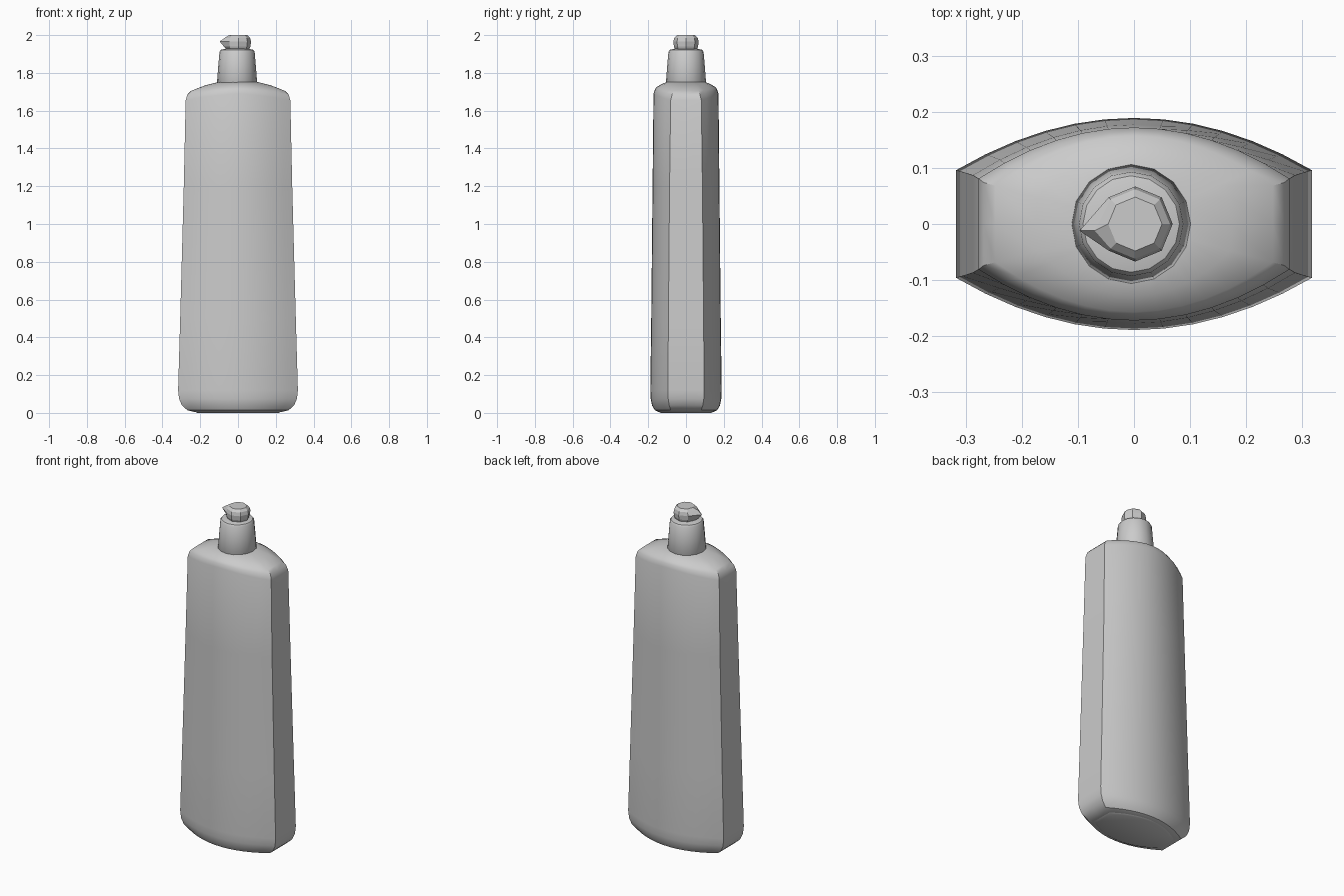
import bpy, math

cube = bpy.data.objects.get("Cube")
if cube:
    bpy.data.objects.remove(cube, do_unlink=True)

grey = bpy.data.materials.new("light grey plastic")
grey.use_nodes = True
colour = (0.6, 0.6, 0.6, 1)
grey.diffuse_color = colour
grey.node_tree.nodes["Principled BSDF"].inputs["Base Color"].default_value = colour


def loft(name, rings, smooth=True):
    """Skin a stack of equal closed rings and cap both ends."""
    n = len(rings[0])
    verts = [p for ring in rings for p in ring]
    faces = [(k * n + i, k * n + (i + 1) % n, (k + 1) * n + (i + 1) % n, (k + 1) * n + i)
             for k in range(len(rings) - 1) for i in range(n)]
    faces.append(tuple(reversed(range(n))))
    faces.append(tuple(range(len(verts) - n, len(verts))))
    mesh = bpy.data.meshes.new(name)
    mesh.from_pydata(verts, [], faces)
    mesh.materials.append(grey)
    obj = bpy.data.objects.new(name, mesh)
    bpy.context.collection.objects.link(obj)
    if smooth:
        bpy.ops.object.select_all(action='DESELECT')
        obj.select_set(True)
        bpy.context.view_layer.objects.active = obj
        bpy.ops.object.shade_smooth_by_angle(angle=math.radians(32))
    return obj


def section(w, side, depth, z, crown=0.0):
    """Flat left and right sides joined by bowed front and back."""
    steps = 12
    half = []
    for i in range(steps + 1):
        t = 1 - 2 * i / steps
        half.append((w * t, side + (depth - side) * (1 - t * t), z + crown * (1 - abs(t) ** 1.5)))
    half.append((-w, 0, z))
    return half + [(-x, -y, h) for x, y, h in half]


def circle(radius, z, n, cx=0.0):
    return [(cx + radius * math.cos(math.tau * i / n), radius * math.sin(math.tau * i / n), z)
            for i in range(n)]


# Bottle body: half width, half side panel, half depth, height
body = [section(*s) for s in (
    (0.23, 0.065, 0.145, 0.005), (0.268, 0.08, 0.165, 0.014), (0.297, 0.089, 0.18, 0.04),
    (0.312, 0.094, 0.187, 0.075), (0.317, 0.096, 0.189, 0.12), (0.306, 0.093, 0.184, 0.5),
    (0.287, 0.087, 0.177, 1.2))]
body.append(section(0.277, 0.081, 0.172, 1.655, 0.035))
rim = section(0.268, 0.074, 0.165, 1.685, 0.027)
body.append(rim)

# Shoulder: the rim closes towards the round neck
for blend, rise in ((0.12, 0.3), (0.55, 0.72), (1.0, 1.0)):
    ring = []
    for x, y, z in rim:
        r = math.hypot(x, y)
        k = 1 + (0.098 / r - 1) * blend
        ring.append((x * k, y * k, z + (1.753 - z) * rise))
    body.append(ring)
loft("bottle_body", body)

# Tapered screw cap
loft("cap", [circle(r, z, 16, -0.005) for r, z in (
    (0.1, 1.74), (0.106, 1.752), (0.1, 1.83), (0.093, 1.912), (0.086, 1.922), (0.06, 1.928))])

# Faceted nozzle, its lip drawn out to the right
nozzle = [circle(r, z, 8, 0.002) for r, z in (
    (0.056, 1.92), (0.064, 1.94), (0.067, 1.966), (0.062, 1.986), (0.048, 2.0))]
for ring, reach in ((1, -0.075), (2, -0.097), (3, -0.07)):
    x, y, z = nozzle[ring][4]
    nozzle[ring][4] = (reach, -0.012, z)
loft("nozzle", nozzle, smooth=False)

# Thin foot under the base
loft("base_foot", [section(0.215, 0.06, 0.135, 0), section(0.23, 0.065, 0.145, 0.006)])
